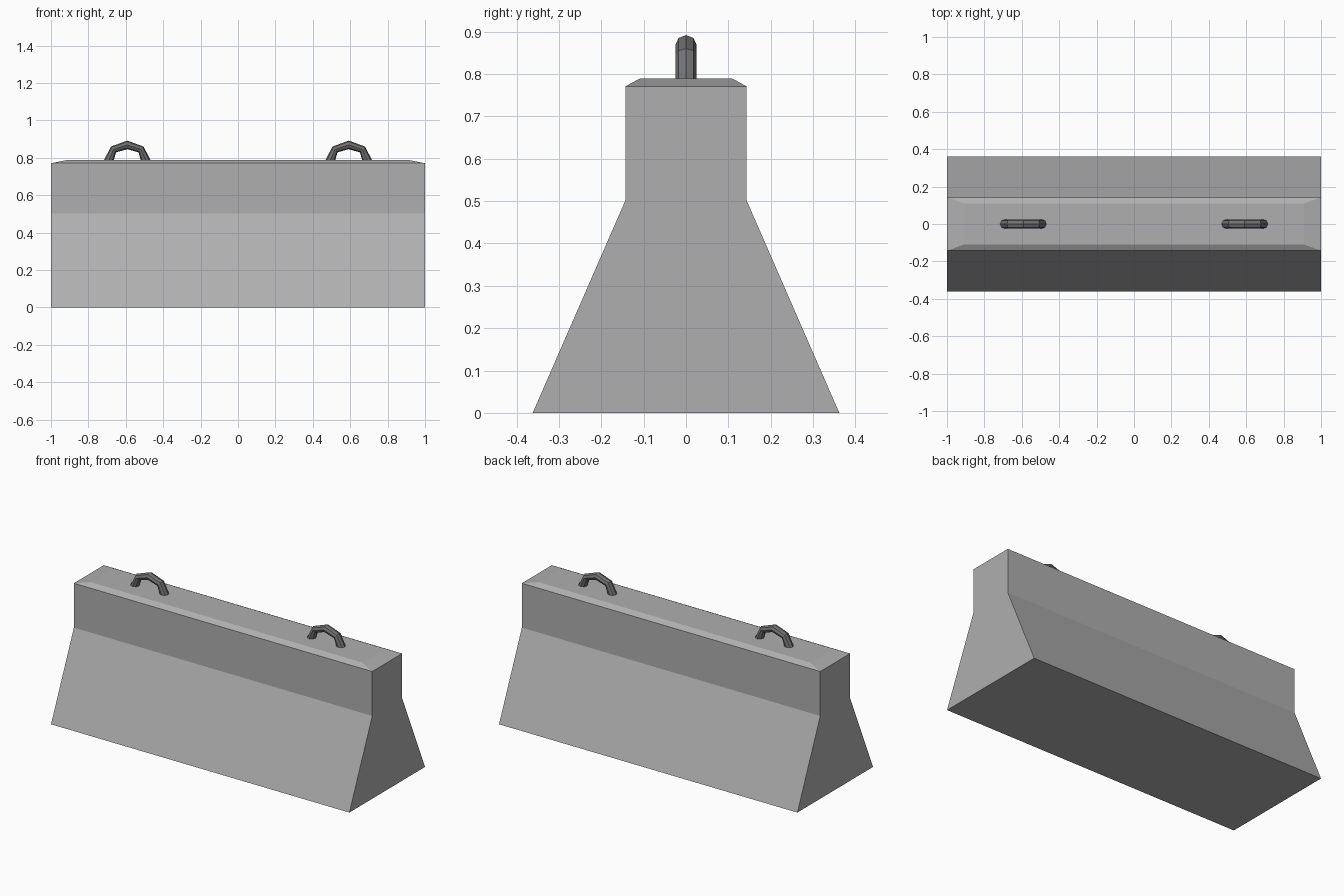
import bpy, bmesh
from math import cos, sin, pi
from mathutils import Vector

if "Cube" in bpy.data.objects:
    bpy.data.objects.remove(bpy.data.objects["Cube"])


def make_material(name, colour):
    mat = bpy.data.materials.new(name)
    mat.diffuse_color = (*colour, 1)
    mat.use_nodes = True
    mat.node_tree.nodes["Principled BSDF"].inputs["Base Color"].default_value = mat.diffuse_color
    return mat


def make_object(name, bm, mat):
    bmesh.ops.recalc_face_normals(bm, faces=bm.faces)
    mesh = bpy.data.meshes.new(name)
    bm.to_mesh(mesh)
    bm.free()
    mesh.materials.append(mat)
    obj = bpy.data.objects.new(name, mesh)
    bpy.context.collection.objects.link(obj)
    return obj


def loft(bm, rings):
    """Join rings of points with quads and cap both ends."""
    loops = [[bm.verts.new(p) for p in ring] for ring in rings]
    n = len(loops[0])
    for a, b in zip(loops, loops[1:]):
        for i in range(n):
            j = (i + 1) % n
            bm.faces.new((a[i], a[j], b[j], b[i]))
    bm.faces.new(loops[0])
    bm.faces.new(loops[-1])


concrete = make_material("concrete", (0.43, 0.43, 0.43))
steel = make_material("dark_steel", (0.17, 0.17, 0.175))

# Concrete body: rectangles stacked as (half length, half width, height)
levels = [(1, 0.362, 0), (1, 0.143, 0.502), (1, 0.143, 0.771), (0.91, 0.11, 0.789)]
body = bmesh.new()
loft(body, [[(-x, -y, z), (x, -y, z), (x, y, z), (-x, y, z)] for x, y, z in levels])
make_object("barrier_body", body, concrete)

# Lifting loops: eight-sided bent bars, half the arch given as (outer, inner) points
half = [((0.126, 0.785), (0.073, 0.785)),
        ((0.087, 0.86), (0.06, 0.829))]
top = ((0, 0.892), (0, 0.846))
flip = lambda pair: tuple((-x, z) for x, z in pair)
arch = half + [top] + [flip(p) for p in reversed(half)]


def lifting_loop(name, cx, sides=8, radius=0.025):
    bm = bmesh.new()
    rings = []
    for outer, inner in arch:
        o, i = Vector((outer[0], 0, outer[1])), Vector((inner[0], 0, inner[1]))
        centre, arm = (o + i) / 2 + Vector((cx, 0, 0)), (o - i) / 2
        rings.append([centre + arm * cos(2 * pi * k / sides)
                      + Vector((0, radius * sin(2 * pi * k / sides), 0))
                      for k in range(sides)])
    loft(bm, rings)
    make_object(name, bm, steel)


for side, cx in (("left", -0.592), ("right", 0.592)):
    lifting_loop("lifting_loop_" + side, cx)
